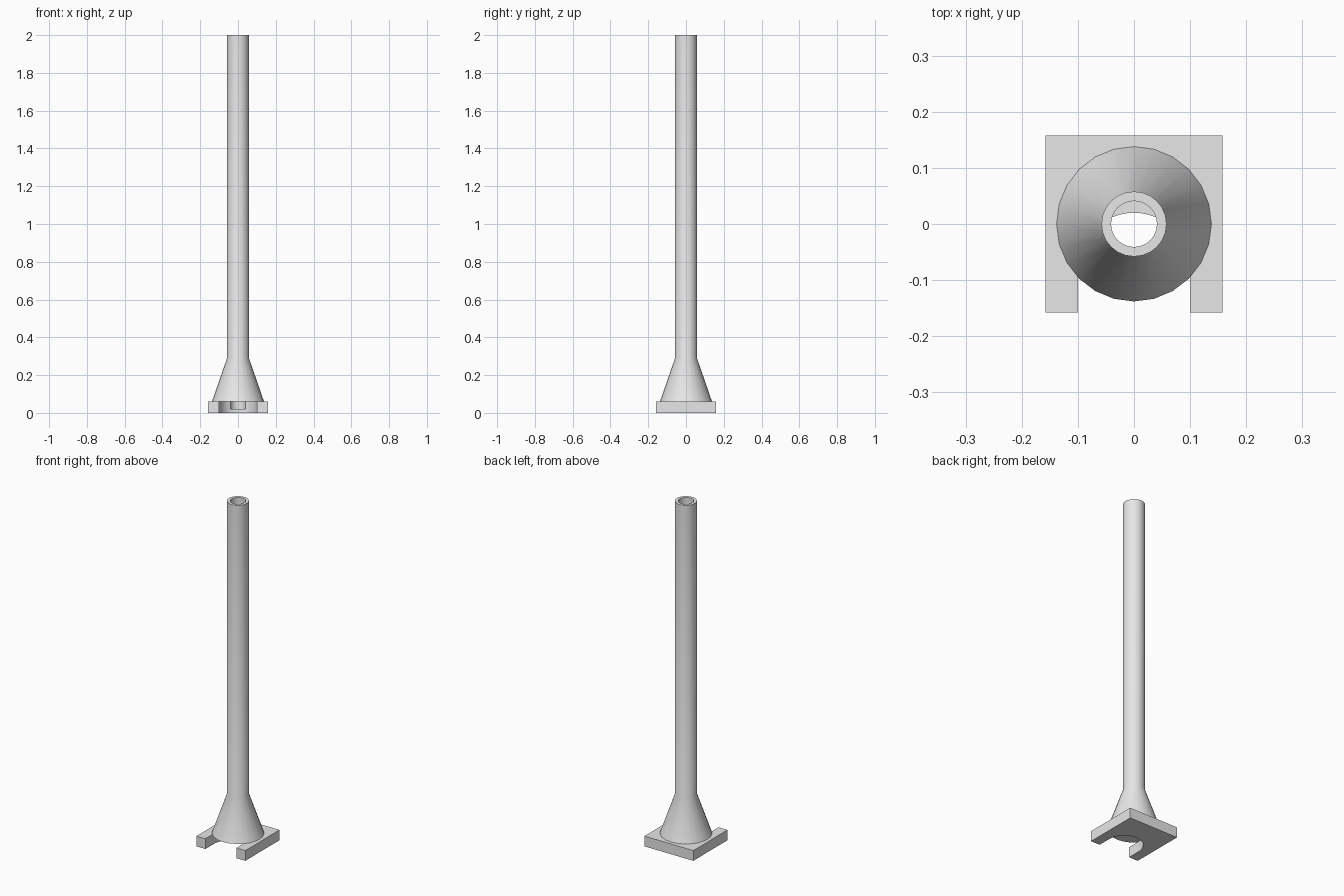
import bpy, bmesh, math
from math import cos, sin, pi

cube = bpy.data.objects.get("Cube")
if cube:
    bpy.data.objects.remove(cube, do_unlink=True)

SEGMENTS = 24
HALF = 0.158        # half width of the foot plate
PLATE = 0.06        # plate thickness
POCKET = 0.02       # floor height of the bore
SLOT = 0.1          # slot half width and end radius
SLOT_Y = -0.08      # centre of the rounded slot end
BORE = 0.041
TUBE = 0.058
CONE = 0.138

grey = bpy.data.materials.new("plain grey")
grey.use_nodes = True
grey.diffuse_color = (0.8, 0.8, 0.8, 1)
grey.node_tree.nodes["Principled BSDF"].inputs["Base Color"].default_value = (0.8, 0.8, 0.8, 1)


def finish(bm, name):
    """Turn a bmesh into a smooth-shaded object with sharp edges kept."""
    bmesh.ops.recalc_face_normals(bm, faces=bm.faces)
    mesh = bpy.data.meshes.new(name)
    bm.to_mesh(mesh)
    bm.free()
    mesh.materials.append(grey)
    obj = bpy.data.objects.new(name, mesh)
    bpy.context.collection.objects.link(obj)
    return obj


def activate(obj):
    bpy.ops.object.select_all(action='DESELECT')
    obj.select_set(True)
    bpy.context.view_layer.objects.active = obj


def smooth(obj):
    activate(obj)
    bpy.ops.object.shade_smooth_by_angle(angle=math.radians(30))


def prism(name, outline, z0, z1):
    """Extrude a flat outline upwards."""
    bm = bmesh.new()
    face = bm.faces.new([bm.verts.new((x, y, z0)) for x, y in outline])
    top = bmesh.ops.extrude_face_region(bm, geom=[face])["geom"]
    verts = [v for v in top if isinstance(v, bmesh.types.BMVert)]
    bmesh.ops.translate(bm, verts=verts, vec=(0, 0, z1 - z0))
    return finish(bm, name)


def lathe(name, profile):
    """Revolve a closed radius/height profile around z."""
    bm = bmesh.new()
    rings = [[bm.verts.new((r * cos(2 * pi * i / SEGMENTS), r * sin(2 * pi * i / SEGMENTS), z))
              for i in range(SEGMENTS)] for r, z in profile]
    for a, b in zip(rings, rings[1:] + rings[:1]):
        for i in range(SEGMENTS):
            j = (i + 1) % SEGMENTS
            bm.faces.new((a[i], a[j], b[j], b[i]))
    return finish(bm, name)


# Foot plate with a round-ended slot open to the front
slot_end = [(SLOT * cos(pi * i / SEGMENTS), SLOT_Y + SLOT * sin(pi * i / SEGMENTS))
            for i in range(SEGMENTS + 1)]
outline = ([(HALF, -HALF), (HALF, HALF), (-HALF, HALF), (-HALF, -HALF), (-SLOT, -HALF)]
           + slot_end[::-1] + [(SLOT, -HALF)])
plate = prism("foot_plate", outline, 0, PLATE)

# Shallow pocket where the bore runs into the plate
circle = [(BORE * cos(2 * pi * i / SEGMENTS), BORE * sin(2 * pi * i / SEGMENTS))
          for i in range(SEGMENTS)]
cutter = prism("bore_cutter", circle, POCKET, PLATE * 2)
cutter.hide_render = True
cut = plate.modifiers.new("bore pocket", 'BOOLEAN')
cut.operation = 'DIFFERENCE'
cut.solver = 'EXACT'
cut.object = cutter
activate(plate)
bpy.ops.object.modifier_apply(modifier=cut.name)
bpy.data.objects.remove(cutter, do_unlink=True)
smooth(plate)

# Hollow tube flaring into a cone at the bottom
tube = lathe("flared_tube", [(CONE, PLATE), (TUBE, 0.29), (TUBE, 2), (BORE, 2), (BORE, PLATE)])
smooth(tube)
